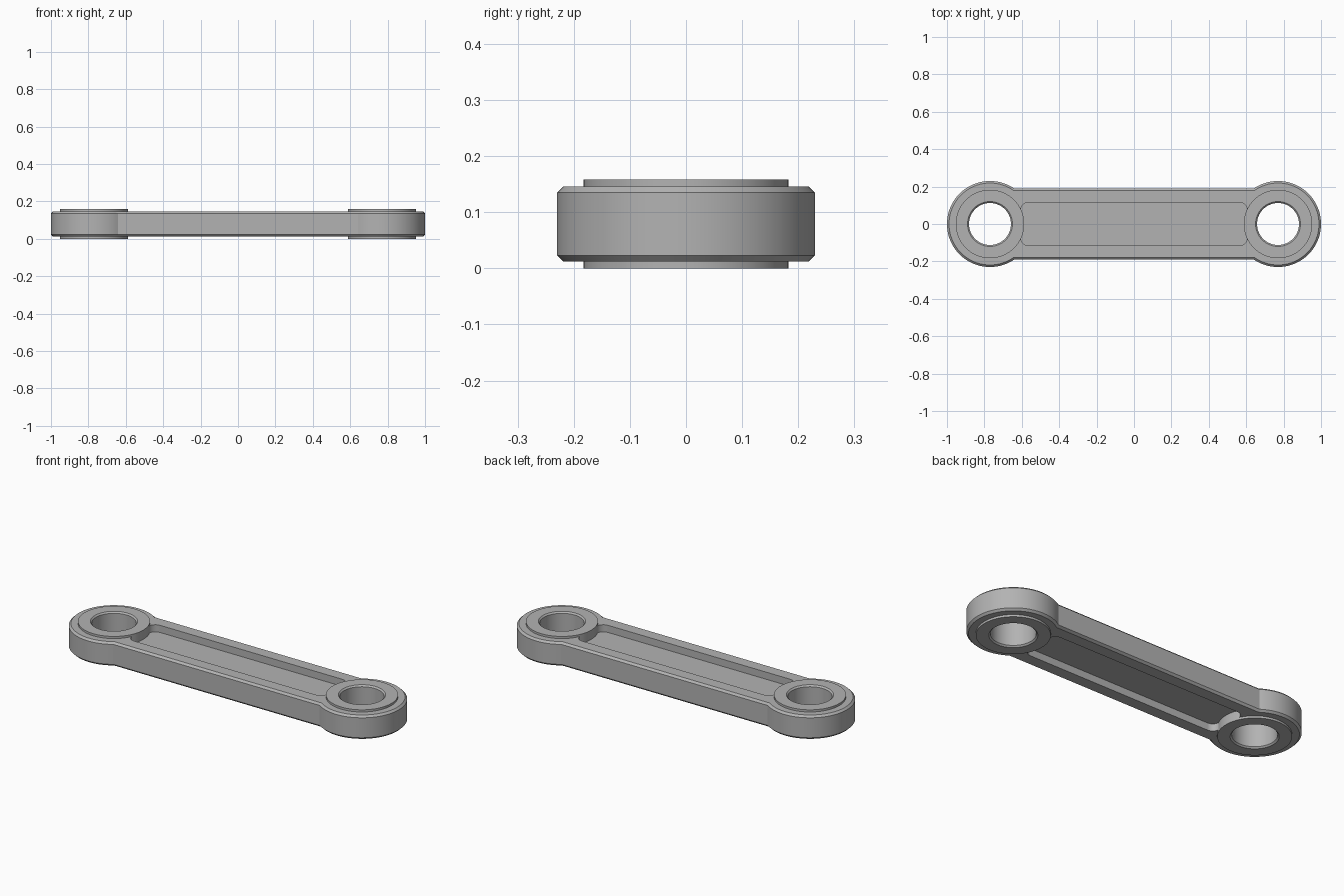
import bpy, bmesh
from math import sin, cos, pi, asin, radians

if "Cube" in bpy.data.objects:
    bpy.data.objects.remove(bpy.data.objects["Cube"], do_unlink=True)

END_X = 0.77      # distance from the middle to each eye
HEIGHT = 0.158    # full height across the bosses
LOW, HIGH = 0.012, 0.146
CHAMFER = 0.011

steel = bpy.data.materials.new("grey steel")
steel.use_nodes = True
grey = (0.45, 0.45, 0.45, 1)
steel.diffuse_color = grey
steel.node_tree.nodes["Principled BSDF"].inputs["Base Color"].default_value = grey


def loft(name, rings, closed=False):
    """Skin matching point rings; cap the ends, or join last to first."""
    bm = bmesh.new()
    loops = [[bm.verts.new(p) for p in ring] for ring in rings]
    n = len(loops[0])
    pairs = list(zip(loops, loops[1:]))
    if closed:
        pairs.append((loops[-1], loops[0]))
    else:
        bm.faces.new(loops[0])
        bm.faces.new(loops[-1])
    for a, b in pairs:
        for i in range(n):
            j = (i + 1) % n
            bm.faces.new((a[i], a[j], b[j], b[i]))
    bmesh.ops.recalc_face_normals(bm, faces=bm.faces)
    mesh = bpy.data.meshes.new(name)
    bm.to_mesh(mesh)
    bm.free()
    mesh.materials.append(steel)
    obj = bpy.data.objects.new(name, mesh)
    bpy.context.collection.objects.link(obj)
    return obj


def circle(x, r, z, n=96):
    return [(x + r * cos(2 * pi * i / n), r * sin(2 * pi * i / n), z) for i in range(n)]


def link_outline(r, half, z, n=60):
    """Two round eyes joined by a straight bar."""
    start = asin(half / r)
    pts = []
    for side, turn in ((1, 0), (-1, pi)):
        for i in range(n + 1):
            a = turn - (pi - start) + 2 * (pi - start) * i / n
            pts.append((side * END_X + r * cos(a), r * sin(a), z))
    return pts


def pocket_outline(hx, hy, r, z, n=10):
    """Rounded rectangle."""
    pts = []
    for k, (sx, sy) in enumerate(((1, 1), (-1, 1), (-1, -1), (1, -1))):
        for i in range(n + 1):
            a = (k + i / n) * pi / 2
            pts.append((sx * (hx - r) + r * cos(a), sy * (hy - r) + r * sin(a), z))
    return pts


def cut(target, cutter):
    cutter.hide_render = True
    mod = target.modifiers.new("cut", "BOOLEAN")
    mod.operation = "DIFFERENCE"
    mod.solver = "EXACT"
    mod.object = cutter
    bpy.context.view_layer.objects.active = target
    bpy.ops.object.modifier_apply(modifier=mod.name)
    bpy.data.objects.remove(cutter, do_unlink=True)


def smooth(obj):
    bpy.ops.object.select_all(action="DESELECT")
    obj.select_set(True)
    bpy.context.view_layer.objects.active = obj
    bpy.ops.object.shade_smooth_by_angle(angle=radians(30))


# Link body with chamfered rims
R, W = 0.23, 0.19
body = loft("link_body", [
    link_outline(R - CHAMFER, W - CHAMFER, LOW),
    link_outline(R, W, LOW + CHAMFER),
    link_outline(R, W, HIGH - CHAMFER),
    link_outline(R - CHAMFER, W - CHAMFER, HIGH),
])

# Shallow pockets above and below the web
DEPTH = 0.04
for z0, z1 in ((HIGH - DEPTH, HIGH + 0.1), (LOW - 0.1, LOW + DEPTH)):
    cut(body, loft("pocket_cutter", [pocket_outline(0.605, 0.115, 0.04, z) for z in (z0, z1)]))

# Openings that hold the bosses
for x in (-END_X, END_X):
    cut(body, loft("eye_cutter", [circle(x, 0.15, z) for z in (-0.1, 0.3)]))
smooth(body)

# Raised bosses with chamfered bores
BOSS, BORE, LIP = 0.183, 0.112, 0.008
for side, x in (("left", END_X), ("right", -END_X)):
    profile = ((BOSS, 0), (BOSS, HEIGHT), (BORE + LIP, HEIGHT), (BORE, HEIGHT - LIP),
               (BORE, LIP), (BORE + LIP, 0))
    smooth(loft(side + "_boss", [circle(x, r, z) for r, z in profile], closed=True))
